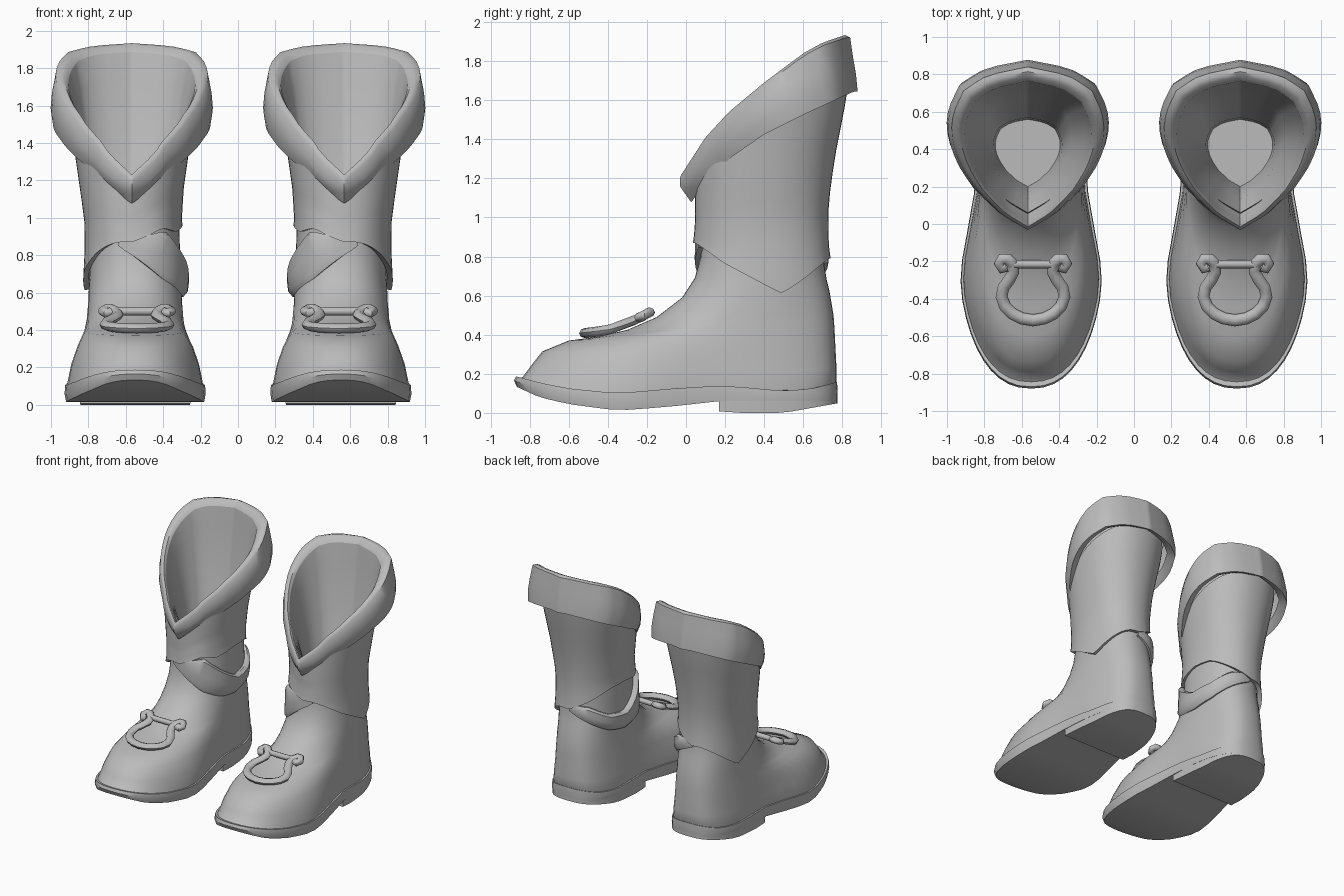
import bpy, bmesh, math
from mathutils import Vector

if "Cube" in bpy.data.objects:
    bpy.data.objects.remove(bpy.data.objects["Cube"])

N = 48
FOOT_X, LEG_X = 0.55, 0.568

leather = bpy.data.materials.new("grey_leather")
leather.diffuse_color = (0.5, 0.5, 0.5, 1)
leather.use_nodes = True
leather.node_tree.nodes["Principled BSDF"].inputs["Base Color"].default_value = leather.diffuse_color


def interp(table, t):
    """Piecewise linear lookup; each row is (key, value, value, ...)."""
    if t <= table[0][0]:
        return table[0][1:]
    for a, b in zip(table, table[1:]):
        if t <= b[0]:
            f = (t - a[0]) / (b[0] - a[0])
            return [p + (q - p) * f for p, q in zip(a[1:], b[1:])]
    return table[-1][1:]


def spow(v, e):
    return math.copysign(abs(v) ** e, v)


def loft(name, rings, closed=True, caps=(), angle=40):
    """Skin a list of rings; caps are ladders across the chosen rings."""
    bm = bmesh.new()
    vs = [[bm.verts.new(p) for p in r] for r in rings]
    n = len(rings[0])
    for a, b in zip(vs, vs[1:]):
        for i in range(n if closed else n - 1):
            j = (i + 1) % n
            bm.faces.new((a[i], a[j], b[j], b[i]))
    for k in caps:
        r = vs[k]
        for i in range(n // 2):
            quad = [r[i], r[i + 1], r[(n - i - 1) % n], r[(n - i) % n]]
            quad = list(dict.fromkeys(quad))
            if len(quad) > 2:
                bm.faces.new(quad)
    bmesh.ops.remove_doubles(bm, verts=bm.verts, dist=0.0005)
    bmesh.ops.recalc_face_normals(bm, faces=bm.faces)
    me = bpy.data.meshes.new(name)
    bm.to_mesh(me)
    bm.free()
    me.materials.append(leather)
    me.shade_smooth()
    me.set_sharp_from_angle(angle=math.radians(angle))
    ob = bpy.data.objects.new(name, me)
    bpy.context.collection.objects.link(ob)
    ob.modifiers.new("pair", 'MIRROR').use_mirror_merge = False
    return ob


# ---- foot: slanted egg-shaped rings from the sole up to the ankle ----
def foot_ring(yf, yb, wf, wb, zfn, heel_p=3.0):
    """Rounder at the toe, squarer at the heel."""
    pts = []
    for i in range(N):
        a = 2 * math.pi * i / N
        p = 2.3 if math.cos(a) > 0 else heel_p
        y = (yf + yb) / 2 - (yb - yf) / 2 * spow(math.cos(a), 2 / p)
        f = min(max((y + 0.40) / 0.65, 0), 1)
        w = wf + (wb - wf) * f * f * (3 - 2 * f)
        pts.append((FOOT_X + w * spow(math.sin(a), 2 / p), y, zfn(y)))
    return pts


SOLE_TOP = [(-.88, .19), (-.75, .155), (-.6, .125), (-.35, .1), (0, .13),
            (.2, .14), (.5, .112), (.65, .125), (.78, .16)]
SOLE_LOW = [(-.88, .14), (-.75, .08), (-.6, .045), (-.35, .012), (-.1, .03),
            (.17, .06), (.78, .06)]
top_z = lambda y: interp(SOLE_TOP, y)[0]
low_z = lambda y: interp(SOLE_LOW, y)[0]

# yf, zf, yb, zb, front half width, heel half width, sole sag, heel squareness
FOOT = [(-.858, .17, .762, .13, .38, .287, 1, 3), (-.835, .25, .77, .22, .38, .287, .8, 3),
        (-.79, .305, .77, .29, .362, .282, .4, 2.9), (-.735, .345, .765, .36, .328, .274, .15, 2.8),
        (-.60, .37, .76, .43, .282, .268, 0, 2.7), (-.45, .39, .755, .5, .232, .26, 0, 2.6),
        (-.30, .425, .745, .56, .195, .256, 0, 2.5), (-.15, .49, .735, .62, .185, .25, 0, 2.4),
        (-.02, .59, .72, .68, .205, .247, 0, 2.3), (.045, .69, .71, .74, .235, .243, 0, 2.2),
        (.075, .8, .70, .84, .24, .24, 0, 2.2), (.085, .95, .70, .98, .235, .235, 0, 2.2)]
rings = []
for yf, zf, yb, zb, wf, wb, sag, hp in FOOT:
    def zfn(y):
        z = zf + (zb - zf) * (y - yf) / (yb - yf)
        return z + sag * (top_z(y) - 0.01 - z)
    rings.append(foot_ring(yf, yb, wf, wb, zfn, hp))
loft("foot_upper", rings, angle=60)

# ---- sole and heel block ----
loft("sole", [foot_ring(-.83, .74, .34, .265, top_z),
              foot_ring(-.87, .773, .391, .3, top_z),
              foot_ring(-.88, .776, .394, .303, lambda y: (top_z(y) + low_z(y)) / 2),
              foot_ring(-.865, .773, .386, .3, low_z)], caps=(0, -1))

HEEL_Y, HEEL_W = .17, .295


def heel_ring(zfn):
    """Back of the sole outline, cut off straight at the front."""
    pts = []
    for x, y, z in foot_ring(-.88, .774, .374, .299, lambda y: 0):
        y = max(y, HEEL_Y)
        dx = max(-HEEL_W, min(HEEL_W, x - FOOT_X))
        pts.append((FOOT_X + dx, y, zfn(y)))
    return pts


heel_low = lambda y: interp([(.17, .008), (.24, 0), (.5, 0), (.78, .05)], y)[0]
loft("heel", [heel_ring(lambda y: low_z(y) + 0.02), heel_ring(heel_low)], caps=(0, -1))

# ---- leg surface: height, half width, front y, back y ----
LEG = [(.55, .25, .0, .745), (.7, .25, .04, .728), (.85, .247, .055, .718),
       (1.0, .255, .045, .72), (1.3, .298, .05, .76), (1.55, .335, .07, .81), (1.75, .35, .09, .84)]


def leg_point(a, z, off=0):
    """a = 0 at the front, 90 degrees on the outer side."""
    w, yf, yb = interp(LEG, z)
    w, yf, yb = w + off, yf - off, yb + off
    p = 2 / 2.2
    return (LEG_X + w * spow(math.sin(a), p),
            (yf + yb) / 2 - (yb - yf) / 2 * spow(math.cos(a), p), z)


CUFF_LOW = [(.03, 1.08), (.1, 1.185), (.22, 1.3), (.4, 1.425), (.6, 1.525), (.86, 1.645)]
CUFF_TOP = [(-.03, 1.21), (.1, 1.41), (.22, 1.54), (.4, 1.69), (.6, 1.84), (.7, 1.895), (.82, 1.935)]
HEM_OUT = [(.05, .87), (.2, .765), (.35, .685), (.49, .61), (.6, .69), (.72, .79)]
HEM_IN = [(180, .79), (215, .87), (245, .95), (270, .96), (300, .925), (325, .945), (345, .9), (360, .87)]

# ---- sleeve: from the pointed hem up under the cuff ----
rows = [[] for _ in range(11)]
for i in range(N):
    a = 2 * math.pi * i / N
    if i <= N // 2:
        z0 = interp(HEM_OUT, leg_point(a, 0.72)[1])[0]
    else:
        z0 = interp(HEM_IN, math.degrees(a))[0]
    z1 = 1.3
    for _ in range(8):
        z1 = interp(CUFF_LOW, leg_point(a, z1)[1])[0] + 0.06
    flare = 0.018 - 0.008 * max(0, math.sin(a))
    rows[0].append(leg_point(a, z0 + 0.005, -0.02))
    for k in range(10):
        rows[k + 1].append(leg_point(a, z0 + (z1 - z0) * (k / 9) ** 1.2, flare * max(0, 1 - k / 4)))
loft("sleeve", rows, angle=50)

# ---- strap drooping round the inner side, ends tucked under the sleeve ----
STRAP = [(-15, .85, .87), (0, .8, .88), (20, .73, .91), (40, .66, .93), (65, .6, .82), (90, .575, .72),
         (115, .61, .74), (145, .69, .82), (180, .77, .83)]
rows = []
for k in range(25):
    b = -15 + 195 * k / 24
    lo, hi = interp(STRAP, b)
    off = 0.002 + 0.048 * max(0, math.sin(math.radians(b)))
    a = -math.radians(b)
    m = min(0.03, (hi - lo) * 0.25)
    rows.append([leg_point(a, lo, -0.03), leg_point(a, lo, off * 0.5),
                 leg_point(a, lo + m, off), leg_point(a, (lo + hi) / 2, off * 1.1),
                 leg_point(a, hi - m / 2, off * 1.1), leg_point(a, hi, off * 0.6),
                 leg_point(a, hi - m / 3, -0.03)])
loft("strap", rows)

# ---- cuff and lining: teardrop rings ----
TEAR = [(0, 0), (.09, .33), (.24, .66), (.36, .83), (.47, .94), (.6, 1), (.72, .97),
        (.86, .83), (.95, .52), (1, 0)]


def tear_ring(w, yf, yb, zfn):
    pts = []
    for i in range(N):
        t = 2 * i / N
        side = 1 if t <= 1 else -1
        u = (1 - math.cos(math.pi * (t if t <= 1 else 2 - t))) / 2
        y = yf + (yb - yf) * u
        pts.append((LEG_X + side * w * interp(TEAR, u)[0], y, zfn(y, u)))
    return pts


up = lambda d: (lambda y, u: interp(CUFF_TOP, y)[0] + d)
low = lambda d: (lambda y, u: interp(CUFF_LOW, y)[0] + d)
mix = lambda f: (lambda y, u: interp(CUFF_LOW, y)[0] * (1 - f) + interp(CUFF_TOP, y)[0] * f)
loft("cuff", [tear_ring(.342, .0, .765, up(-.03)),
              tear_ring(.362, -.015, .79, up(-.003)),
              tear_ring(.385, -.025, .815, up(0)), tear_ring(.41, -.032, .84, up(-.015)),
              tear_ring(.43, -.03, .855, mix(.6)), tear_ring(.437, -.01, .87, mix(.3)),
              tear_ring(.425, .025, .878, low(0)), tear_ring(.40, .045, .86, low(.01)),
              tear_ring(.36, .06, .83, low(.04))], angle=45)
loft("lining", [tear_ring(.342, .0, .765, up(-.03)),
                tear_ring(.312, .045, .745, up(-.17)),
                tear_ring(.235, .13, .68, lambda y, u: 1.08 + .1 * u),
                tear_ring(.185, .18, .57, lambda y, u: .86),
                tear_ring(.175, .2, .56, lambda y, u: .74)], caps=(-1,), angle=50)

# ---- lyre-shaped buckle lying on the instep ----
BUCKLE_X = 0.54
ride = lambda y: interp([(-.54, .405), (-.4, .423), (-.25, .48), (-.15, .535)], y)[0]


def tube(name, path, rx, rz):
    rows = []
    for k, (x, y) in enumerate(path):
        x0, y0 = path[max(k - 1, 0)]
        x1, y1 = path[min(k + 1, len(path) - 1)]
        n = Vector((y1 - y0, x0 - x1, 0)).normalized()
        c = Vector((BUCKLE_X + x, y, ride(y)))
        rows.append([c + n * rx * math.cos(t) + Vector((0, 0, rz * math.sin(t)))
                     for t in (2 * math.pi * j / 8 for j in range(8))])
    loft(name, rows, caps=(0, -1), angle=50)


half = [(.06, -.505), (.11, -.48), (.15, -.44), (.168, -.39), (.158, -.34), (.125, -.295),
        (.105, -.255), (.108, -.215), (.135, -.188), (.165, -.188), (.178, -.212), (.165, -.235), (.145, -.225)]
tube("buckle_frame", [(-x, y) for x, y in reversed(half)] + [(0, -.515)] + half, 0.032, 0.026)
tube("buckle_bar", [(-.12, -.215), (0, -.215), (.12, -.215)], 0.022, 0.022)
